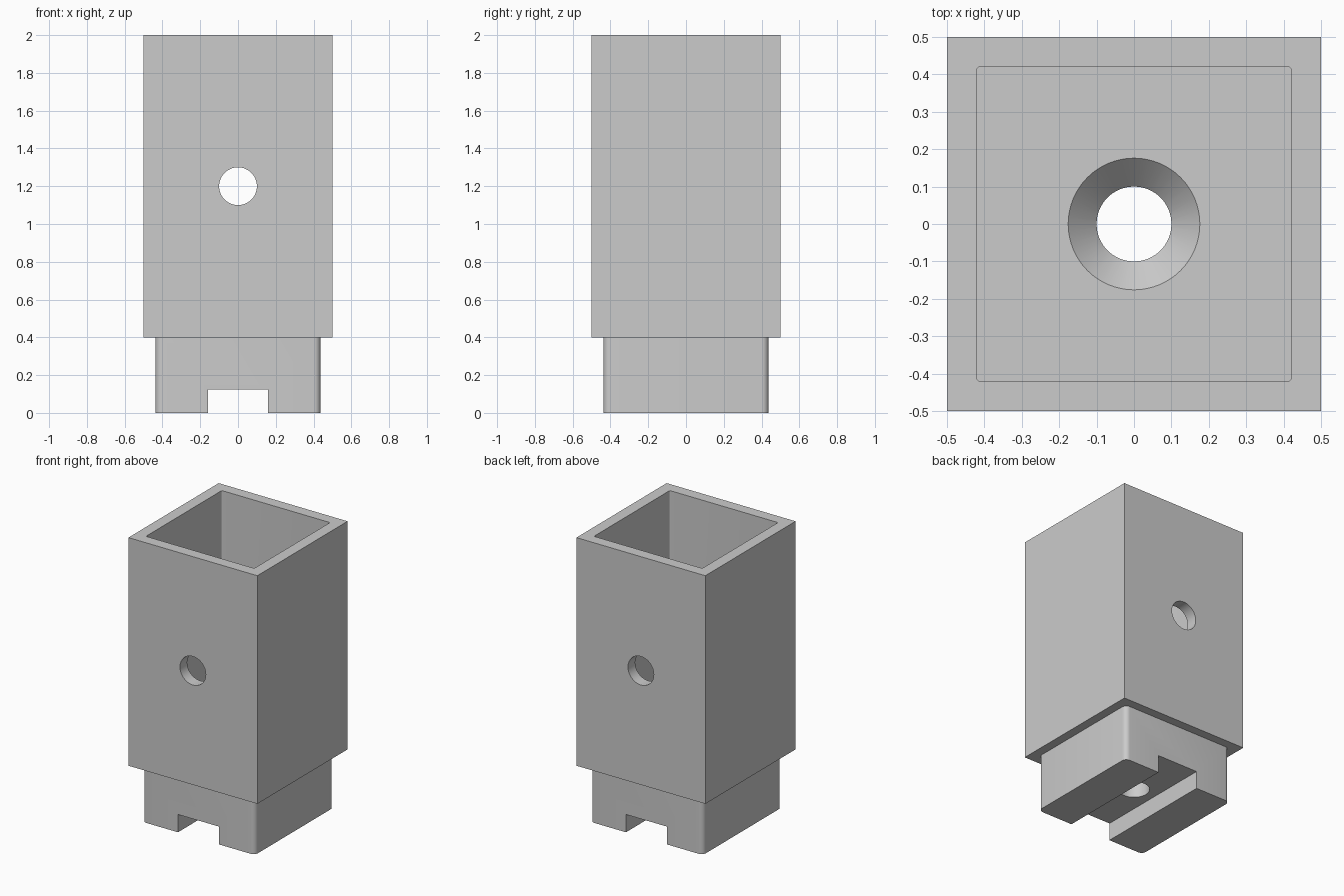
import bpy, bmesh, math

old = bpy.data.objects.get("Cube")
if old:
    bpy.data.objects.remove(old, do_unlink=True)

grey = bpy.data.materials.new("plain_grey")
grey.use_nodes = True
COLOUR = (0.6, 0.6, 0.6, 1)
grey.diffuse_color = COLOUR
grey.node_tree.nodes["Principled BSDF"].inputs["Base Color"].default_value = COLOUR


def make_object(name, bm):
    bmesh.ops.recalc_face_normals(bm, faces=bm.faces)
    mesh = bpy.data.meshes.new(name)
    bm.to_mesh(mesh)
    bm.free()
    mesh.materials.append(grey)
    obj = bpy.data.objects.new(name, mesh)
    bpy.context.collection.objects.link(obj)
    return obj


def block(name, half_x, half_y, bottom, top, radius=0):
    """Box with optionally rounded vertical edges."""
    bm = bmesh.new()
    bmesh.ops.create_cube(bm, size=2)
    for v in bm.verts:
        v.co = (v.co.x * half_x, v.co.y * half_y, top if v.co.z > 0 else bottom)
    if radius:
        upright = [e for e in bm.edges
                   if abs(e.verts[0].co.z - e.verts[1].co.z) > 0.01]
        bmesh.ops.bevel(bm, geom=upright, offset=radius, segments=6,
                        profile=0.5, affect='EDGES')
    return make_object(name, bm)


def round_cutter(name, r_bottom, r_top, bottom, top):
    bm = bmesh.new()
    bmesh.ops.create_cone(bm, cap_ends=True, segments=64, radius1=r_bottom,
                          radius2=r_top, depth=top - bottom)
    bmesh.ops.translate(bm, vec=(0, 0, (bottom + top) / 2), verts=bm.verts)
    return make_object(name, bm)


def combine(target, tool, operation):
    mod = target.modifiers.new(tool.name, 'BOOLEAN')
    mod.operation = operation
    mod.solver = 'EXACT'
    mod.object = tool
    bpy.context.view_layer.objects.active = target
    bpy.ops.object.modifier_apply(modifier=mod.name)
    bpy.data.objects.remove(tool, do_unlink=True)


# Square tube on a narrower foot
FLOOR = 0.4
socket = block("square_socket", 0.5, 0.5, FLOOR, 2)
combine(socket, block("foot", 0.437, 0.437, 0, FLOOR + 0.02, 0.035), 'UNION')

# Open cavity and slot under the foot
combine(socket, block("cavity", 0.42, 0.42, FLOOR, 2.2, 0.008), 'DIFFERENCE')
combine(socket, block("foot_slot", 0.16, 0.7, -0.2, 0.125), 'DIFFERENCE')

# Countersunk screw hole through the floor
combine(socket, round_cutter("screw_hole", 0.1, 0.1, 0, 0.6), 'DIFFERENCE')
combine(socket, round_cutter("countersink", 0.08, 0.196, 0.304, 0.42), 'DIFFERENCE')

# Pin hole through front and back walls
pin = round_cutter("pin_hole", 0.1, 0.1, -0.7, 0.7)
pin.rotation_euler.x = math.pi / 2
pin.location.z = 1.2
bpy.context.view_layer.update()
combine(socket, pin, 'DIFFERENCE')

# Smooth the round holes and corners, keep the edges sharp
bpy.ops.object.select_all(action='DESELECT')
socket.select_set(True)
bpy.context.view_layer.objects.active = socket
bpy.ops.object.shade_smooth_by_angle(angle=math.radians(30))
